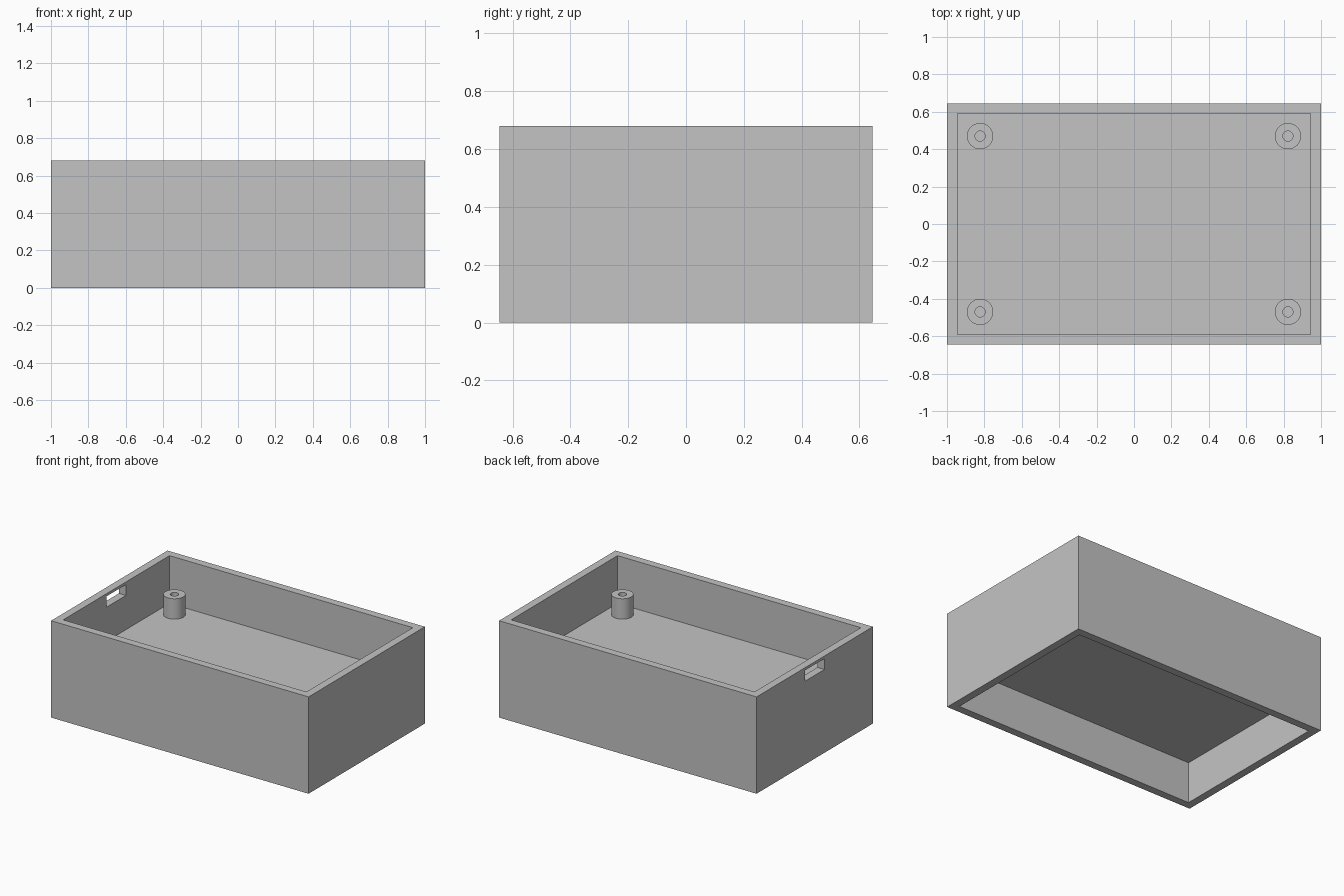
import bpy, bmesh, math

if "Cube" in bpy.data.objects:
    bpy.data.objects.remove(bpy.data.objects["Cube"])

grey = bpy.data.materials.new("light_grey")
grey.diffuse_color = (0.55, 0.55, 0.55, 1)
grey.use_nodes = True
grey.node_tree.nodes["Principled BSDF"].inputs["Base Color"].default_value = grey.diffuse_color

LENGTH, WIDTH, HEIGHT = 2.0, 1.29, 0.68
WALL = 0.055
FLOOR_LOW, FLOOR_TOP = 0.29, 0.345


def box(name, x, y, z):
    """Box from (min, max) pairs along each axis."""
    bpy.ops.mesh.primitive_cube_add(size=1)
    ob = bpy.context.object
    ob.name = name
    for v in ob.data.vertices:
        v.co = [lo if c < 0 else hi for c, (lo, hi) in zip(v.co, (x, y, z))]
    return ob


def cut(target, cutter):
    mod = target.modifiers.new("cut", 'BOOLEAN')
    mod.operation = 'DIFFERENCE'
    mod.solver = 'EXACT'
    mod.object = cutter
    bpy.context.view_layer.objects.active = target
    bpy.ops.object.modifier_apply(modifier=mod.name)
    bpy.data.objects.remove(cutter)


def tube(name, x, y, z, height, outer, inner, sides=48):
    """Hollow post turned from a wall profile."""
    bm = bmesh.new()
    profile = [(inner, 0), (inner, height), (outer, height), (outer, 0)]
    rings = []
    for r, h in profile:
        rings.append([bm.verts.new((r * math.cos(a), r * math.sin(a), h))
                      for a in (2 * math.pi * i / sides for i in range(sides))])
    for a, b in zip(rings, rings[1:]):
        for i in range(sides):
            j = (i + 1) % sides
            bm.faces.new((a[i], b[i], b[j], a[j]))
    # outward normals: the top rim must face up
    bm.normal_update()
    if next(f for f in bm.faces if abs(f.normal.z) > 0.9).normal.z < 0:
        bmesh.ops.reverse_faces(bm, faces=bm.faces[:])
    mesh = bpy.data.meshes.new(name)
    bm.to_mesh(mesh)
    bm.free()
    ob = bpy.data.objects.new(name, mesh)
    ob.location = (x, y, z)
    bpy.context.collection.objects.link(ob)
    mesh.materials.append(grey)
    bpy.ops.object.select_all(action='DESELECT')
    ob.select_set(True)
    bpy.context.view_layer.objects.active = ob
    bpy.ops.object.shade_smooth_by_angle(angle=math.radians(30))
    return ob


# Enclosure body: walls with a raised floor, open above and below
hx, hy = LENGTH / 2, WIDTH / 2
inner_x, inner_y = (WALL - hx, hx - WALL), (WALL - hy, hy - WALL)
body = box("enclosure_body", (-hx, hx), (-hy, hy), (0, HEIGHT))
cut(body, box("upper_cavity", inner_x, inner_y, (FLOOR_TOP, HEIGHT + 0.1)))
cut(body, box("lower_cavity", inner_x, inner_y, (-0.1, FLOOR_LOW)))

# Cable slot through the left wall
cut(body, box("cable_slot", (-hx - 0.1, -hx + WALL + 0.1), (-0.107, 0.107), (0.585, 0.661)))
body.data.materials.clear()
body.data.materials.append(grey)

# Screw posts in the four corners
for sx, side in ((-1, "left"), (1, "right")):
    for sy, end in ((-1, "front"), (1, "back")):
        tube(f"screw_post_{end}_{side}", sx * 0.823, sy * 0.47, FLOOR_TOP, 0.143, 0.07, 0.027)
